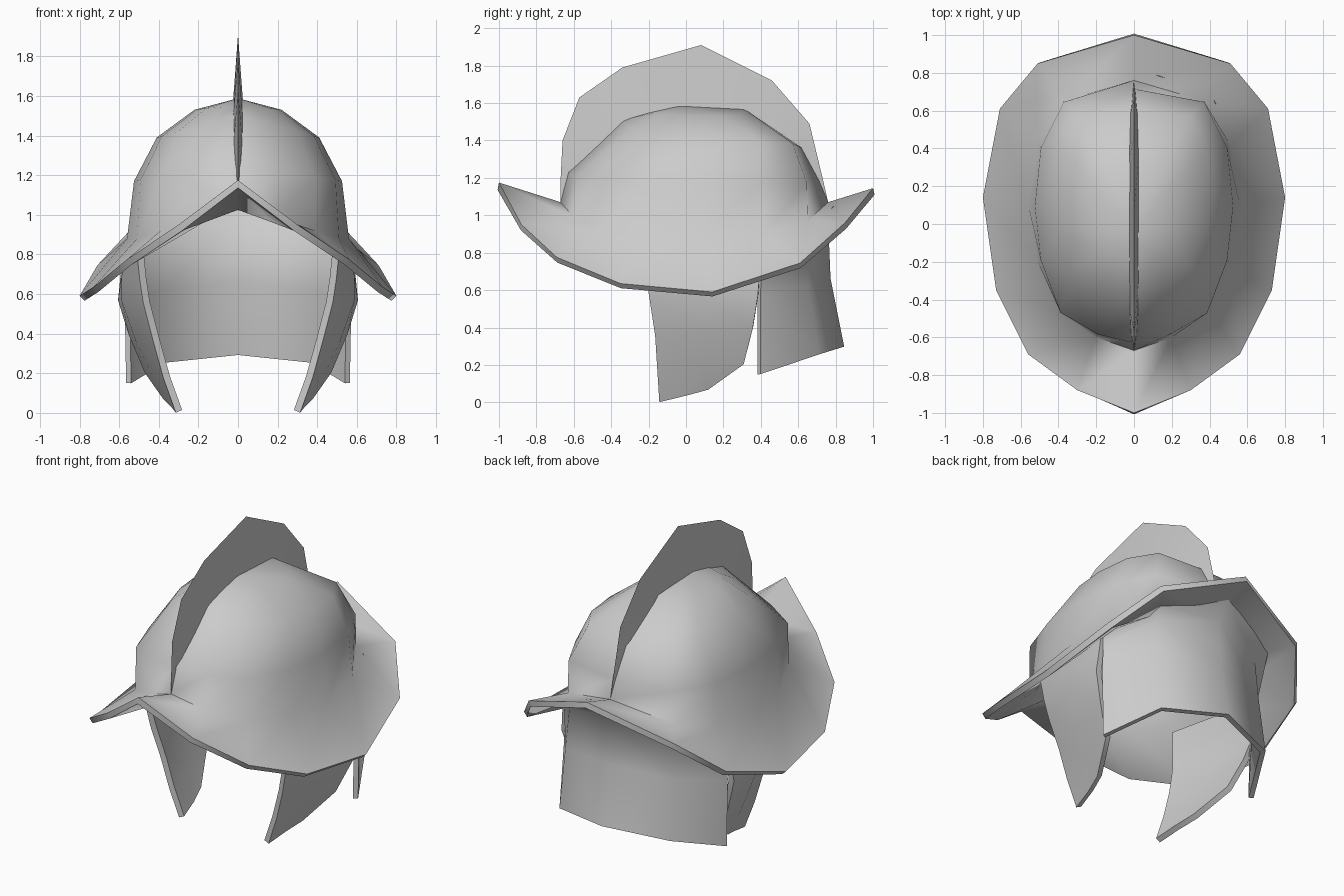
import bpy

cube = bpy.data.objects.get("Cube")
if cube:
    bpy.data.objects.remove(cube, do_unlink=True)

steel = bpy.data.materials.new("plain_grey")
steel.use_nodes = True
grey = (0.6, 0.6, 0.6, 1)
steel.diffuse_color = grey
steel.node_tree.nodes["Principled BSDF"].inputs["Base Color"].default_value = grey


def loft(name, rows, closed=False, apex=None, thick=0.0, offset=0.0, angle=1.2):
    """Skin a list of equal-length point rows, optionally closed round and capped."""
    n = len(rows[0])
    verts = [p for row in rows for p in row]
    span = n if closed else n - 1
    faces = []
    for r in range(len(rows) - 1):
        for i in range(span):
            j = (i + 1) % n
            faces.append((r * n + i, r * n + j, (r + 1) * n + j, (r + 1) * n + i))
    if apex:
        top = len(verts)
        verts.append(apex)
        base = (len(rows) - 1) * n
        faces += [(base + i, base + (i + 1) % n, top) for i in range(n)]
    mesh = bpy.data.meshes.new(name)
    mesh.from_pydata(verts, [], faces)
    mesh.materials.append(steel)
    obj = bpy.data.objects.new(name, mesh)
    bpy.context.collection.objects.link(obj)
    bpy.ops.object.select_all(action='DESELECT')
    obj.select_set(True)
    bpy.context.view_layer.objects.active = obj
    if thick:
        mod = obj.modifiers.new("thickness", 'SOLIDIFY')
        mod.thickness = thick
        mod.offset = offset
        mod.use_even_offset = True
        bpy.ops.object.modifier_apply(modifier=mod.name)
    bpy.ops.object.shade_smooth_by_angle(angle=angle)
    return obj


def ring(half):
    """Complete a front-to-back half ring with its mirror image."""
    return half + [(-x, y, z) for x, y, z in half[-2:0:-1]]


# Bowl and brim: outer rim, brim root, then shrinking dome levels
rim = [(0, -1.0, 1.175), (.30, -.88, .95), (.56, -.69, .775), (.73, -.35, .635),
       (.80, .14, .59), (.71, .61, .745), (.51, .85, .96), (0, 1.0, 1.145)]
root = [(0, -.67, 1.07), (.20, -.60, .99), (.39, -.47, .92), (.51, -.20, .88),
        (.56, .10, .88), (.51, .42, .90), (.375, .65, .97), (0, .76, 1.07)]
bulge = [1, 1.03, 1.06, 1.03, 1, 1.03, 1.06, 1]


def level(yf, zf, sx, sz, yb, zb):
    """Dome ring set by its front, side and back points, fuller at the corners."""
    pts = []
    centre = (yf + yb) / 2
    for (x, y, z), b in zip(root, bulge):
        u, t = x / .56, (y + .67) / 1.43
        mid = zf + (zb - zf) * t
        ry = yf + (yb - yf) * t
        pts.append((u * sx * b, centre + (ry - centre) * b, mid + (sz - mid) * u))
    return pts


levels = [rim, root,
          level(-.63, 1.23, .525, 1.17, .715, 1.18),
          level(-.34, 1.51, .41, 1.39, .62, 1.36),
          level(-.20, 1.55, .22, 1.53, .31, 1.57)]
loft("helmet_bowl", [ring(p) for p in levels], closed=True,
     apex=(0, -.03, 1.588), thick=.035, offset=-1, angle=1.35)

# Crest: sharp outer edge, thicker along the bowl
outer = [(-.67, 1.07), (-.67, 1.2), (-.66, 1.40), (-.57, 1.63), (-.34, 1.79),
         (.08, 1.91), (.46, 1.72), (.66, 1.49), (.73, 1.2), (.76, 1.07)]
inner = [(-.65, 1.08), (-.62, 1.2), (-.57, 1.26), (-.46, 1.37), (-.30, 1.49),
         (.05, 1.56), (.35, 1.53), (.58, 1.36), (.69, 1.18), (.74, 1.08)]
width = [.002, .010, .016, .022, .025, .026, .025, .020, .010, .002]
edge = [(0, y, z) for y, z in outer]
right = [(-w, y, z) for w, (y, z) in zip(width, inner)]
left = [(w, y, z) for w, (y, z) in zip(width, inner)]
loft("crest", [right, edge, left, right], angle=.5)

# Neck guard: bottom to brim, centre outwards, with the top flaring into the brim
neck = [[(0, .83, .295), (.38, .70, .255), (.552, .39, .15)],
        [(0, .757, .66), (.38, .64, .62), (.56, .39, .58)],
        [(0, .745, .97), (.36, .63, .88), (.56, .395, .74)],
        [(0, .84, 1.075), (.41, .70, .945), (.57, .40, .82)]]
loft("neck_guard",
     [[(-x, y, z) for x, y, z in row[:0:-1]] + row for row in neck], thick=.03)

# Cheek guards: rows from the brim down to the tip, front to back
cheek = [[(.495, -.23, .83), (.555, .10, .82), (.57, .41, .82)],
         [(.48, -.21, .68), (.57, .10, .69), (.575, .395, .70)],
         [(.462, -.19, .56), (.57, .10, .57), (.588, .385, .57)],
         [(.41, -.16, .36), (.50, .12, .37), (.535, .358, .40)],
         [(.36, -.15, .18), (.42, .10, .20), (.455, .31, .21)],
         [(.298, -.14, .008), (.325, .00, .042), (.36, .12, .075)]]
for side, s in (("left", 1), ("right", -1)):
    loft(side + "_cheek_guard",
         [[(s * x, y, z) for x, y, z in row] for row in cheek], thick=.035)
